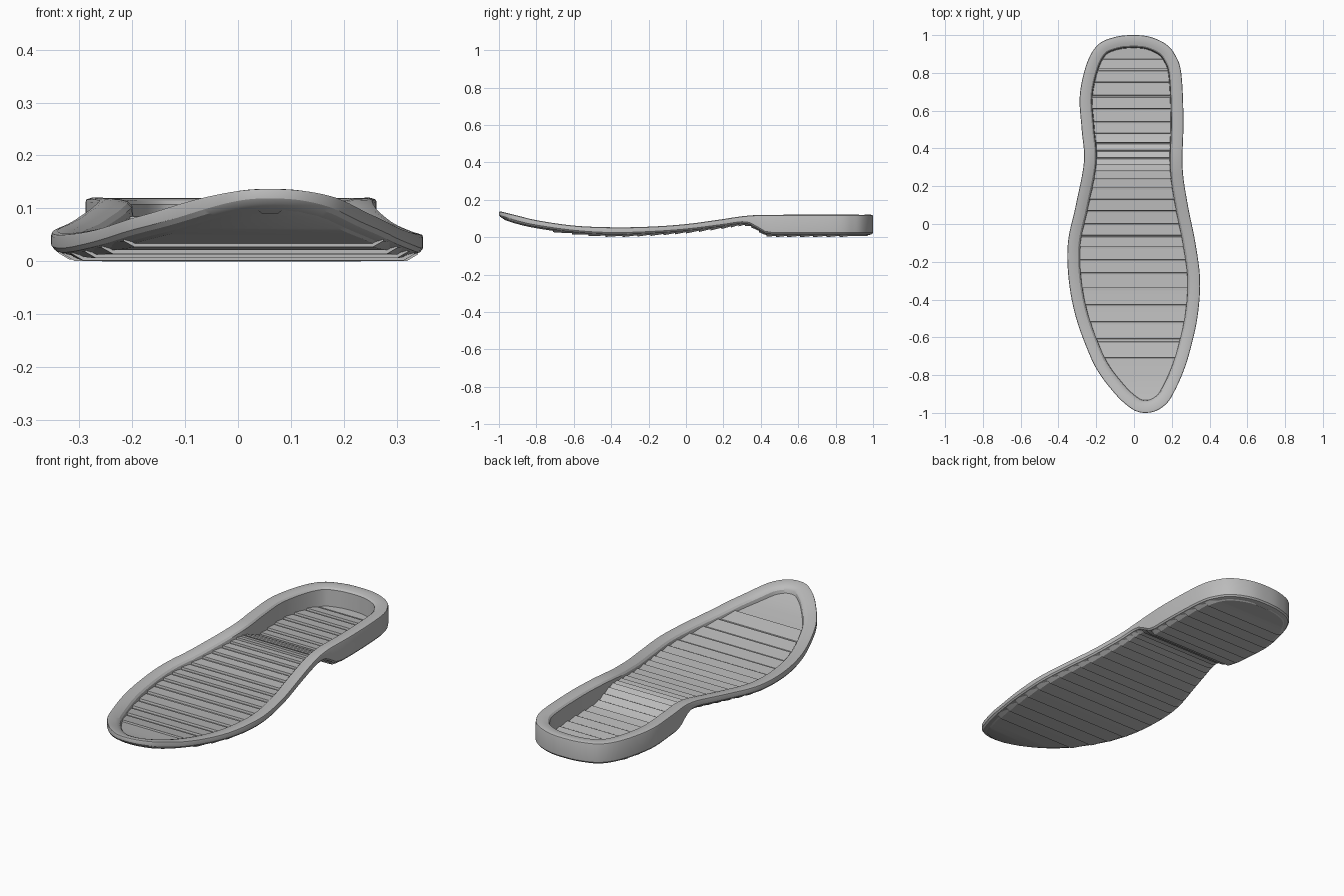
import bpy, bmesh
from mathutils import Vector

cube = bpy.data.objects.get("Cube")
if cube:
    bpy.data.objects.remove(cube, do_unlink=True)

grey = bpy.data.materials.new("rubber grey")
grey.use_nodes = True
grey.diffuse_color = (0.5, 0.5, 0.5, 1)
grey.node_tree.nodes["Principled BSDF"].inputs["Base Color"].default_value = (0.5, 0.5, 0.5, 1)

# Sole outline, anticlockwise from the toe tip
OUTLINE = [(.06, -1.0), (.12, -.988), (.175, -.948), (.212, -.89), (.258, -.79), (.294, -.68),
           (.335, -.5), (.35, -.3), (.325, -.1), (.285, .1), (.257, .3), (.262, .55),
           (.25, .8), (.215, .9), (.165, .955), (.08, .992), (-.01, 1.0), (-.1, .99),
           (-.19, .95), (-.25, .85), (-.287, .68), (-.277, .5), (-.265, .33), (-.308, .1),
           (-.35, -.1), (-.345, -.3), (-.306, -.5), (-.232, -.7), (-.178, -.8), (-.108, -.89),
           (-.055, -.945), (.005, -.988)]
# Heights along the length: rim top, underside, inner floor
TOP = [(-1, .14), (-.9, .115), (-.8, .091), (-.6, .062), (-.4, .053), (-.2, .056),
       (0, .07), (.2, .097), (.3, .112), (.4, .119), (1, .12)]
BASE = [(-1, .102), (-.9, .07), (-.8, .048), (-.6, .02), (-.4, .008), (-.2, .013),
        (0, .027), (.2, .052), (.3, .066), (.345, .06), (.39, .034), (.43, .012),
        (.5, .007), (1, .007)]
FLOOR = [(-1, .117), (-.9, .085), (-.8, .062), (-.6, .034), (-.4, .022), (-.2, .027),
         (0, .041), (.2, .066), (.3, .078), (.35, .07), (.44, .032), (.5, .024), (1, .024)]
STEPS = [-.71, -.61, -.52, -.43, -.34, -.26, -.19, -.12, -.06, 0, .07, .13, .19, .24,
         .28, .315, .35, .39, .43, .48, .54, .61, .68, .75, .82, .88]


def height(table, y):
    """Smooth interpolation along a height table."""
    y = max(table[0][0], min(table[-1][0], y))
    n = len(table)
    slope = [(table[min(i + 1, n - 1)][1] - table[max(i - 1, 0)][1]) /
             (table[min(i + 1, n - 1)][0] - table[max(i - 1, 0)][0]) for i in range(n)]
    for i in range(n - 1):
        (a, za), (b, zb) = table[i], table[i + 1]
        if y <= b:
            w = b - a
            t = (y - a) / w
            if abs(za - zb) < 1e-6:
                return za
            return (za * (1 + 2 * t) * (1 - t) ** 2 + zb * t * t * (3 - 2 * t)
                    + w * (slope[i] * t * (1 - t) ** 2 - slope[i + 1] * t * t * (1 - t)))
    return table[-1][1]


def smooth_loop(points, cuts):
    """Closed Catmull-Rom curve."""
    p = [Vector(q) for q in points]
    n = len(p)
    loop = []
    for i in range(n):
        a, b, c, d = p[i - 1], p[i], p[(i + 1) % n], p[(i + 2) % n]
        for k in range(cuts):
            t = k / cuts
            loop.append(.5 * (2 * b + (c - a) * t + (2 * a - 5 * b + 4 * c - d) * t ** 2
                              + (3 * b - a - 3 * c + d) * t ** 3))
    return loop


EDGE = smooth_loop(OUTLINE, 6)


def inset(distance):
    n = len(EDGE)
    ring = []
    for i, p in enumerate(EDGE):
        t = (EDGE[(i + 1) % n] - EDGE[i - 1]).normalized()
        ring.append(p + Vector((-t.y, t.x)) * distance)
    return ring


def span(ring, y):
    """Left and right x of a ring at the given y."""
    low, high = min(p.y for p in ring), max(p.y for p in ring)
    y = max(low + .001, min(high - .001, y))
    xs = []
    for a, b in zip(ring, ring[1:] + ring[:1]):
        if (a.y <= y) != (b.y <= y):
            xs.append(a.x + (b.x - a.x) * (y - a.y) / (b.y - a.y))
    return min(xs), max(xs), y


def finish(name, bm):
    bmesh.ops.remove_doubles(bm, verts=bm.verts, dist=1e-5)
    bmesh.ops.recalc_face_normals(bm, faces=bm.faces)
    mesh = bpy.data.meshes.new(name)
    bm.to_mesh(mesh)
    bm.free()
    mesh.materials.append(grey)
    obj = bpy.data.objects.new(name, mesh)
    bpy.context.collection.objects.link(obj)
    bpy.ops.object.select_all(action='DESELECT')
    obj.select_set(True)
    bpy.context.view_layer.objects.active = obj
    bpy.ops.object.shade_smooth_by_angle(angle=.5)


def skin(bm, rows, closed):
    rows = [[bm.verts.new(v) for v in row] for row in rows]
    for r, s in zip(rows, rows[1:]):
        for i in range(len(r) if closed else len(r) - 1):
            j = (i + 1) % len(r)
            bm.faces.new((r[i], r[j], s[j], s[i]))


# Raised rim and side wall: one profile swept round the outline
PROFILE = [(.069, FLOOR, -.01), (.064, TOP, -.013), (.056, TOP, -.005), (.04, TOP, -.001),
           (.012, TOP, 0), (.002, TOP, -.003), (0, TOP, -.008), (0, BASE, .017),
           (.006, BASE, .009), (.022, BASE, .004), (.068, BASE, .004)]
bm = bmesh.new()
skin(bm, [[(p.x, p.y, height(table, p.y) + dz) for p in inset(d)]
          for d, table, dz in PROFILE], True)
finish("rim", bm)

# Lengthwise shape of one slat: (position, lift)
FLOOR_SLAT = [(0, -.3), (.03, 1), (.45, .6), (.86, .2), (.88, -.3), (1, -.3)]
TREAD_SLAT = [(0, 0), (0, 1), (.33, .67), (.67, .33), (1, 0)]
PLAIN = [(k / 12, 0) for k in range(13)]


def ribbed_sheet(name, table, sections, slat, rib, limits):
    """Sheet of slats; sections are (inset, z offset) from edge to middle."""
    rings = [(inset(d), dz) for d, dz in sections]
    stations = [limits[0]] + STEPS + [limits[1]]
    rows = []
    for i, (a, b) in enumerate(zip(stations, stations[1:])):
        for t, lift in (slat if 0 < i < len(STEPS) else PLAIN):
            left, right = [], []
            for ring, dz in rings:
                x0, x1, y = span(ring, a + (b - a) * t)
                z = height(table, y) + dz + rib * lift
                left.append((x0, y, z))
                right.insert(0, (x1, y, z))
            rows.append(left + right)
    bm = bmesh.new()
    skin(bm, rows, False)
    bmesh.ops.dissolve_degenerate(bm, dist=1e-5, edges=bm.edges)
    finish(name, bm)


# Inner floor and the outer tread
ribbed_sheet("inner_floor", FLOOR, [(.06, 0)], FLOOR_SLAT, .008, (-.94, .95))
ribbed_sheet("tread", BASE, [(.01, .012), (.03, 0)], TREAD_SLAT, -.007, (-.985, .98))
